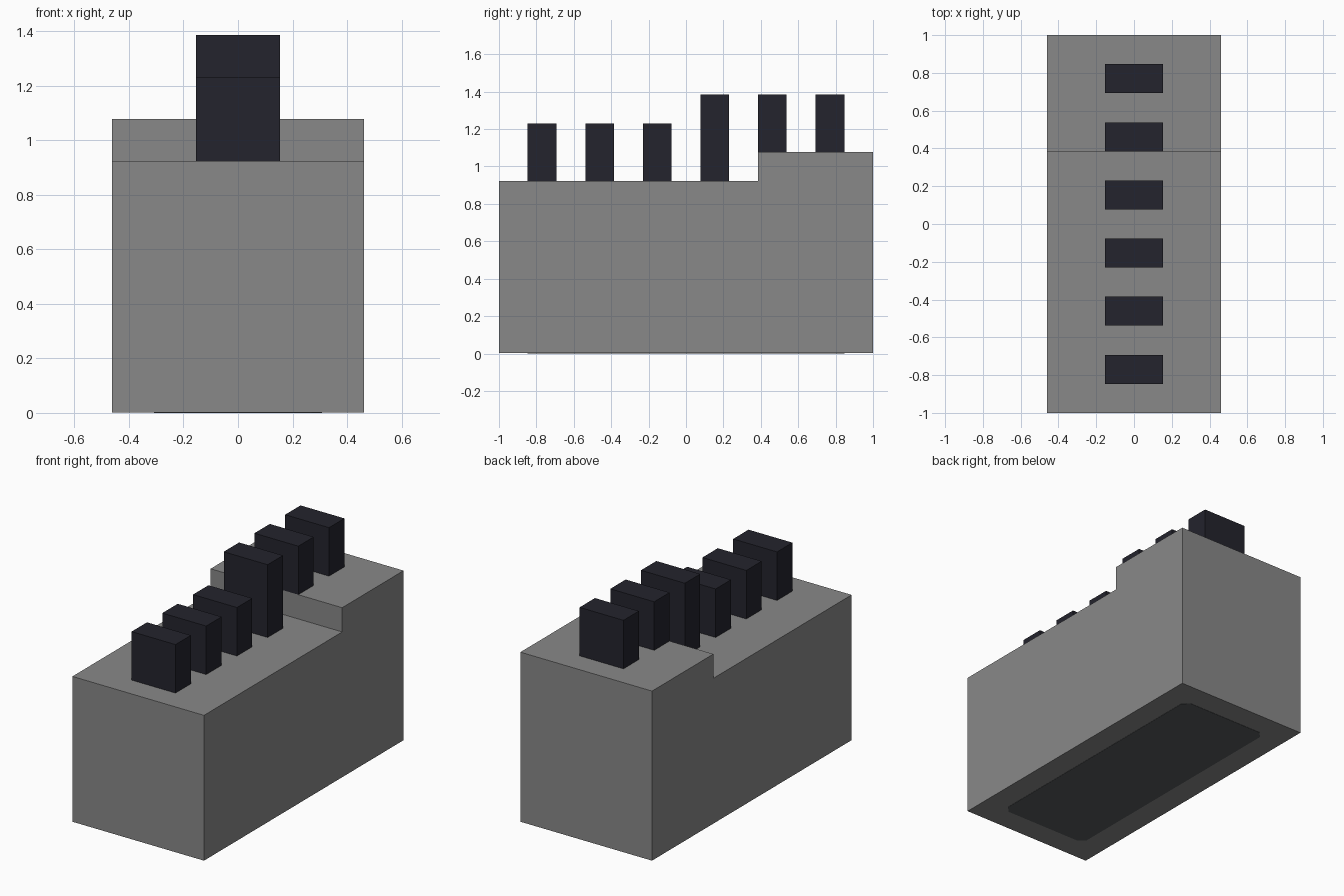
import bpy
import bmesh
from mathutils import Vector

U = 1 / 13  # modelling unit: the body is 26 units long

cube = bpy.data.objects.get("Cube")
if cube:
    bpy.data.objects.remove(cube, do_unlink=True)


def material(name, colour):
    mat = bpy.data.materials.new(name)
    mat.use_nodes = True
    mat.diffuse_color = (*colour, 1)
    bsdf = next(n for n in mat.node_tree.nodes if n.type == "BSDF_PRINCIPLED")
    bsdf.inputs["Base Color"].default_value = (*colour, 1)
    return mat


def prism(name, outline, offset, mat):
    """Extrude a closed outline of points along the offset vector."""
    bm = bmesh.new()
    face = bm.faces.new([bm.verts.new(p) for p in outline])
    grown = bmesh.ops.extrude_face_region(bm, geom=[face])["geom"]
    moved = [g for g in grown if isinstance(g, bmesh.types.BMVert)]
    bmesh.ops.translate(bm, verts=moved, vec=Vector(offset))
    bmesh.ops.recalc_face_normals(bm, faces=bm.faces)
    mesh = bpy.data.meshes.new(name)
    bm.to_mesh(mesh)
    bm.free()
    mesh.materials.append(mat)
    obj = bpy.data.objects.new(name, mesh)
    bpy.context.collection.objects.link(obj)
    return obj


grey = material("stone grey", (0.25, 0.25, 0.25))
navy = material("dark navy", (0.017, 0.017, 0.026))
slate = material("dark slate", (0.096, 0.105, 0.109))

# Stepped body, extruded sideways from its side profile
LOW, HIGH, STEP, BASE = 12, 14, 5, 0.02
profile = [(-13, BASE), (13, BASE), (13, HIGH), (STEP, HIGH), (STEP, LOW), (-13, LOW)]
prism("body", [(-6 * U, y * U, z * U) for y, z in profile], (12 * U, 0, 0), grey)

# Row of upright blocks: three low, three high
for i in range(6):
    y = -11 + 4 * i
    bottom = HIGH if y >= STEP else LOW
    top = 16 if i < 3 else 18
    corners = [(-2, y), (2, y), (2, y + 2), (-2, y + 2)]
    prism(f"block_{i + 1}", [(a * U, b * U, bottom * U) for a, b in corners],
          (0, 0, (top - bottom) * U), navy)

# Underside plate with clipped corners
W, L, C = 4, 11, 0.5
clipped = [(W - C, L), (W, L - C), (W, C - L), (W - C, -L),
           (C - W, -L), (-W, C - L), (-W, L - C), (C - W, L)]
prism("underside_plate", [(x * U, y * U, 0) for x, y in clipped], (0, 0, 0.004), slate)
